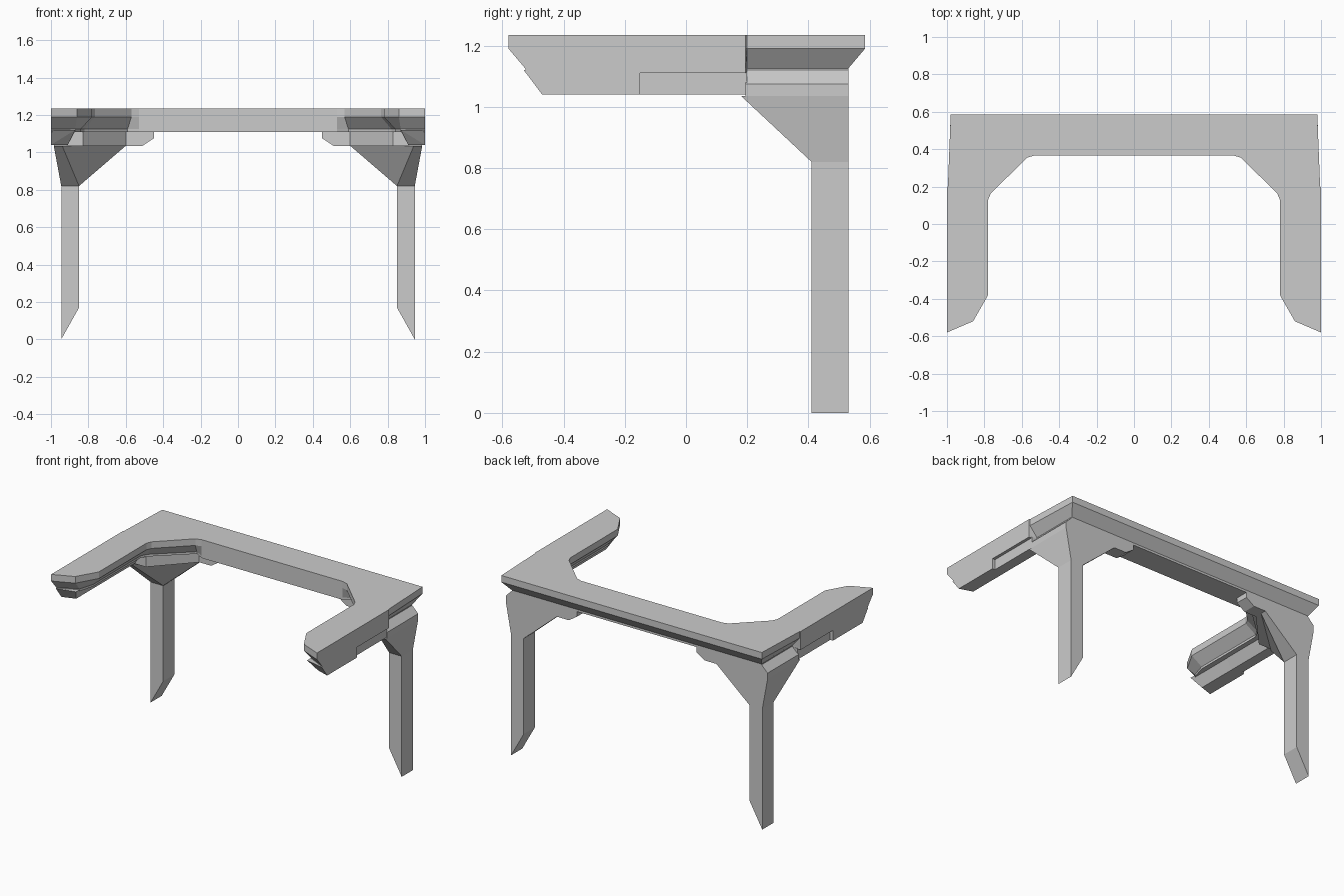
import bpy, bmesh

if "Cube" in bpy.data.objects:
    bpy.data.objects.remove(bpy.data.objects["Cube"])


def finish(name, bm, mirror=True):
    bmesh.ops.recalc_face_normals(bm, faces=bm.faces[:])
    me = bpy.data.meshes.new(name)
    bm.to_mesh(me)
    bm.free()
    ob = bpy.data.objects.new(name, me)
    bpy.context.collection.objects.link(ob)
    if mirror:
        ob.modifiers.new("mirror", "MIRROR").use_axis[0] = True
    return ob


def loft(name, layers, mirror=True):
    """Stack outlines (lists of 3D points) into a capped solid."""
    bm = bmesh.new()
    rings = [[bm.verts.new(p) for p in ring] for ring in layers]
    n = len(rings[0])
    for a, b in zip(rings, rings[1:]):
        for i in range(n):
            j = (i + 1) % n
            bm.faces.new((a[i], a[j], b[j], b[i]))
    bm.faces.new(rings[0])
    bm.faces.new(rings[-1])
    return finish(name, bm, mirror)


def at(z, pts):
    return [(x, y, z) for x, y in pts]


def hull(name, pts):
    bm = bmesh.new()
    for p in pts:
        bm.verts.new(p)
    bmesh.ops.convex_hull(bm, input=bm.verts[:])
    return finish(name, bm)


# U-shaped top: rim outline and the drawn-in outline below it
rim = [(.98, .585), (.995, .2), (1, .195), (1, -.58), (.86, -.52), (.78, -.38),
       (.78, .13), (.765, .165), (.57, .355), (.53, .367)]
low = [(.94, .53), (.94, .2), (1, .195), (1, -.525), (.87, -.46), (.84, -.36),
       (.84, .15), (.82, .19), (.59, .40), (.53, .367)]


def full(pts):
    return pts + [(-x, y) for x, y in reversed(pts)]


loft("u_top", [at(1.235, full(rim)), at(1.19, full(rim)),
               at(1.125, full(low)), at(1.11, full(low))], mirror=False)

# rails under the arms, front end raked back
hull("arm_rail_front", [(x, y, z) for z, x0, y0 in ((1.12, .87, -.53), (1.04, .91, -.47))
                        for x, y in ((x0, y0 + .03), (1, y0), (1, -.15), (x0, -.15))])
hull("arm_rail_rear", [(x, y, z) for z, x0 in ((1.115, .87), (1.04, .91))
                       for x in (x0, .98) for y in (-.16, .2)])

# corner blocks joining the arms, back beam and legs
def corner(o, e):
    return [(o, .195), (o, .53), (e, .53), (e, .44), (.6, .44), (.83, .195)]


loft("corner_block", [at(1.12, corner(.94, .45)), at(1.075, corner(.985, .45)),
                      at(1.035, corner(.985, .51))])

# flared brackets above the legs
leg = [(.85, .41), (.945, .41), (.945, .53), (.85, .53)]
hull("leg_bracket", at(1.035, [(.985, .18), (.94, .18), (.6, .49), (.6, .53), (.985, .53)])
     + at(.82, leg))

# legs with slanted feet
foot = [(x, y, 0 if x > .9 else .17) for x, y in leg]
loft("back_leg", [at(.82, leg), foot])
